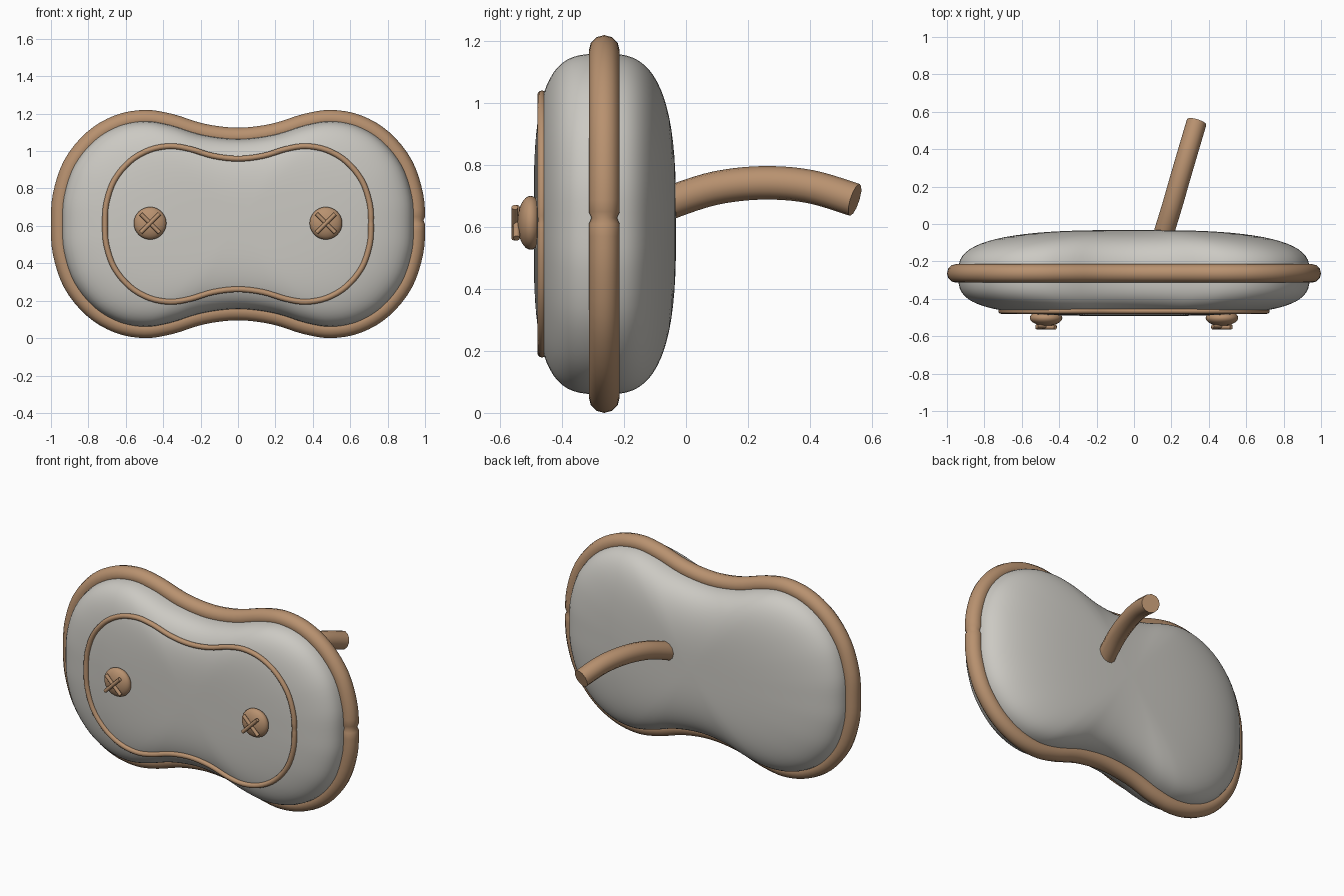
import bpy, bmesh, math
from mathutils import Vector

cube = bpy.data.objects.get("Cube")
if cube:
    bpy.data.objects.remove(cube)

MID_Z, SEAM_Y = 0.61, -0.262


def material(name, rgb):
    m = bpy.data.materials.new(name)
    m.use_nodes = True
    m.diffuse_color = (*rgb, 1)
    bsdf = next(n for n in m.node_tree.nodes if n.type == 'BSDF_PRINCIPLED')
    bsdf.inputs["Base Color"].default_value = (*rgb, 1)
    bsdf.inputs["Roughness"].default_value = 0.7
    return m


fabric = material("grey fabric", (0.60, 0.585, 0.545))
trim = material("tan trim", (0.48, 0.285, 0.16))


def spline(pts, steps, closed):
    """Catmull-Rom sampling through the given points."""
    pts = [Vector(p) for p in pts]
    n, out = len(pts), []
    at = (lambda i: pts[i % n]) if closed else (lambda i: pts[min(max(i, 0), n - 1)])
    for i in range(n if closed else n - 1):
        a, b, c, d = (at(i + k) for k in (-1, 0, 1, 2))
        for s in range(steps):
            t = s / steps
            out.append(b + (c - a) * t / 2 + (a * 2 - b * 5 + c * 4 - d) * t * t / 2
                       + (b * 3 - a - c * 3 + d) * t ** 3 / 2)
    return out if closed else out + [pts[-1]]


def inset(loop, dist):
    """Move a counter-clockwise loop inward along its normals."""
    n, out = len(loop), []
    for i, p in enumerate(loop):
        t = (loop[(i + 1) % n] - loop[i - 1]).normalized()
        out.append(p + Vector((-t.y, t.x)) * dist)
    return out


# Peanut-shaped outline: one quarter mirrored into four
quarter = [(1, 0), (.99, .16), (.93, .34), (.81, .49), (.66, .58), (.5, .61),
           (.35, .588), (.18, .536), (0, .515)]
half = quarter + [(-x, z) for x, z in quarter[-2::-1]]
outline = spline(half + [(x, -z) for x, z in half[-2:0:-1]], 4, True)


def finish(obj, name, mat, angle=50):
    obj.name = name
    obj.data.materials.clear()
    obj.data.materials.append(mat)
    bpy.ops.object.select_all(action='DESELECT')
    obj.select_set(True)
    bpy.context.view_layer.objects.active = obj
    bpy.ops.object.shade_smooth_by_angle(angle=math.radians(angle))
    return obj


def tube(name, pts, radius, closed=False, radii=None, sides=4):
    """Round tube along a path, turned into a mesh."""
    cu = bpy.data.curves.new(name, 'CURVE')
    cu.dimensions = '3D'
    cu.bevel_depth, cu.bevel_resolution = radius, sides
    cu.use_fill_caps = not closed
    sp = cu.splines.new('POLY')
    sp.points.add(len(pts) - 1)
    for i, p in enumerate(pts):
        sp.points[i].co = (*p, 1)
        sp.points[i].radius = radii[i] if radii else 1
    sp.use_cyclic_u = closed
    obj = bpy.data.objects.new(name, cu)
    bpy.context.collection.objects.link(obj)
    bpy.ops.object.select_all(action='DESELECT')
    obj.select_set(True)
    bpy.context.view_layer.objects.active = obj
    bpy.ops.object.convert(target='MESH')
    return finish(bpy.context.view_layer.objects.active, name, trim)


def piping(name, loop, y, radius):
    """Closed cord with a small pinched join on the left side."""
    path = [loop[0], (loop[0] + loop[1]) / 2] + loop[1:]
    radii = [1, 0.82] + [1] * (len(loop) - 1)
    return tube(name, [(p.x, y, MID_Z + p.y) for p in path], radius, True, radii)


# Cushion body: outline scaled through a rounded depth profile
rim = inset(outline, 0.06)
bm = bmesh.new()
rings, STEPS, DEPTH = [], 18, 0.23
for k in range(-STEPS + 1, STEPS):
    a = math.pi / 2 * k / STEPS
    n = 3.4 if k < 0 else 2.9
    s = math.cos(a) ** (2 / n)
    y = SEAM_Y + math.copysign(abs(math.sin(a)) ** (2 / n), a) * DEPTH
    rings.append([bm.verts.new((p.x * s, y, MID_Z + p.y * s)) for p in rim])
count = len(rim)
for lo, hi in zip(rings, rings[1:]):
    for i in range(count):
        j = (i + 1) % count
        bm.faces.new((lo[i], lo[j], hi[j], hi[i]))
for ring, y in ((rings[0], SEAM_Y - DEPTH), (rings[-1], SEAM_Y + DEPTH)):
    pole = bm.verts.new((0, y, MID_Z))
    for i in range(count):
        bm.faces.new((ring[i], ring[(i + 1) % count], pole))
bmesh.ops.recalc_face_normals(bm, faces=bm.faces)
mesh = bpy.data.meshes.new("cushion_body")
bm.to_mesh(mesh)
bm.free()
body = bpy.data.objects.new("cushion_body", mesh)
bpy.context.collection.objects.link(body)
finish(body, "cushion_body", fabric, 80)

# Cords around the rim and on the front face
piping("rim_piping", inset(outline, 0.05), SEAM_Y - 0.002, 0.05)
panel = [Vector((p.x * 0.725, p.y * 0.705)) for p in outline]
piping("front_piping", inset(panel, 0.014), -0.465, 0.015)

# Buttons with crossed stitches
for side, x in (("left", 0.47), ("right", -0.47)):
    bpy.ops.mesh.primitive_uv_sphere_add(segments=32, ring_count=16, radius=1,
                                         location=(x, -0.502, 0.614),
                                         rotation=(math.pi / 2, 0, 0))
    button = bpy.context.object
    button.scale = (0.087, 0.087, 0.042)
    finish(button, side + "_button", trim)
    for d, word in ((1, "rising"), (-1, "falling")):
        stitch = [(x + u * 0.05, -0.55 - 0.003 * d, 0.614 + u * d * 0.05)
                  for u in (-1, 0, 1)]
        tube(f"{side}_{word}_stitch", stitch, 0.011, sides=2)

# Curved strap at the back
strap = [(.145, -.1, .655), (.165, -.03, .687), (.205, .1, .727),
         (.248, .25, .743), (.292, .4, .731), (.335, .545, .688)]
tube("back_strap", spline(strap, 5, False), 0.054)
